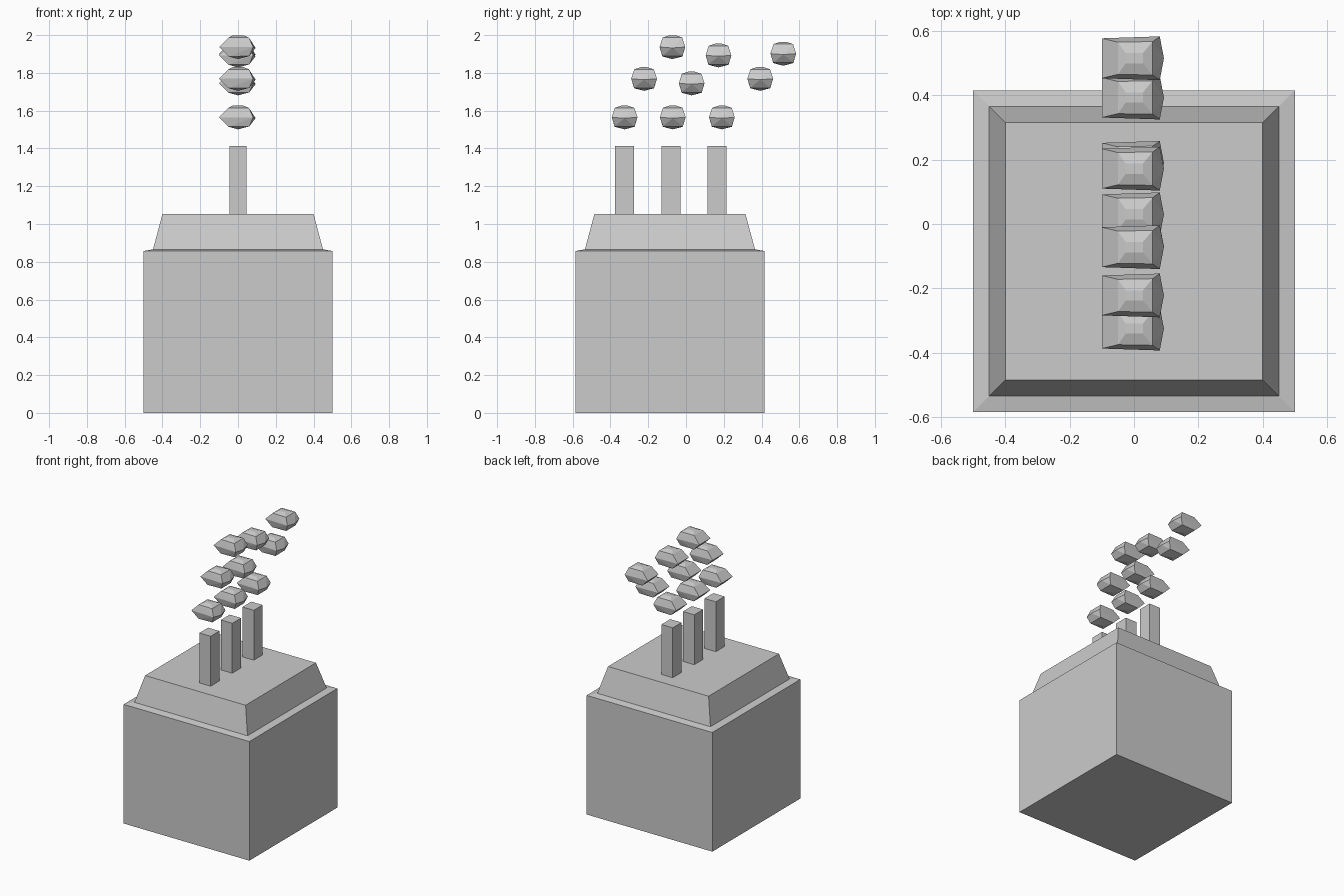
import bpy
import bmesh
from mathutils import Vector

cube = bpy.data.objects.get("Cube")
if cube:
    bpy.data.objects.remove(cube, do_unlink=True)

grey = bpy.data.materials.new("plain_grey")
grey.use_nodes = True
colour = (0.6, 0.6, 0.6, 1)
grey.diffuse_color = colour
grey.node_tree.nodes["Principled BSDF"].inputs["Base Color"].default_value = colour


def add_object(name, bm, location):
    bmesh.ops.recalc_face_normals(bm, faces=bm.faces)
    mesh = bpy.data.meshes.new(name)
    bm.to_mesh(mesh)
    bm.free()
    mesh.materials.append(grey)
    obj = bpy.data.objects.new(name, mesh)
    obj.location = location
    bpy.context.collection.objects.link(obj)
    return obj


def stacked_rectangles(name, levels, location):
    """Closed solid through rectangles given as (half x, half y, z)."""
    bm = bmesh.new()
    rings = [[bm.verts.new((sx * hx, sy * hy, z))
              for sx, sy in ((-1, -1), (1, -1), (1, 1), (-1, 1))]
             for hx, hy, z in levels]
    for low, high in zip(rings, rings[1:]):
        for i in range(4):
            j = (i + 1) % 4
            bm.faces.new((low[i], low[j], high[j], high[i]))
    bm.faces.new(rings[0][::-1])
    bm.faces.new(rings[-1])
    return add_object(name, bm, location)


def smoke_puff(name, y, z):
    """Faceted lump: mirrored pairs of points wrapped in a hull."""
    pairs = [(-0.10, 0.062, 0), (0.08, 0.068, 0),            # waist
             (-0.05, 0.05, 0.05), (0.058, 0.052, 0.05),      # shoulder
             (-0.026, 0.016, 0.062), (0.028, 0.016, 0.062),  # crown
             (-0.05, 0.053, -0.05), (0.06, 0.053, -0.048)]   # underside
    points = [Vector((px, s * py, pz)) for px, py, pz in pairs for s in (-1, 1)]
    points += [Vector((0.093, 0, -0.005)), Vector((0, 0, -0.064))]
    bm = bmesh.new()
    for p in points:
        bm.verts.new(p)
    bmesh.ops.convex_hull(bm, input=bm.verts)
    bmesh.ops.dissolve_limit(bm, angle_limit=0.03, verts=bm.verts, edges=bm.edges)
    return add_object(name, bm, (0, y, z))


# Building block with a shallow sloped ledge and a tapered roof
stacked_rectangles("building", [(0.5, 0.5, 0), (0.5, 0.5, 0.857),
                                (0.45, 0.45, 0.866), (0.4, 0.4, 1.053)],
                   (0, -0.085, 0))

# Row of three chimneys
for i, y in enumerate((-0.325, -0.08, 0.165)):
    stacked_rectangles(f"chimney_{i + 1}", [(0.045, 0.05, 1.05), (0.045, 0.05, 1.412)],
                       (0, y, 0))

# Smoke drifting up and back
puffs = [(-0.325, 1.565), (-0.07, 1.565), (0.19, 1.565),
         (-0.222, 1.769), (0.03, 1.745), (0.393, 1.769),
         (-0.072, 1.937), (0.172, 1.893), (0.515, 1.902)]
for i, (y, z) in enumerate(puffs):
    smoke_puff(f"smoke_puff_{i + 1}", y, z)
